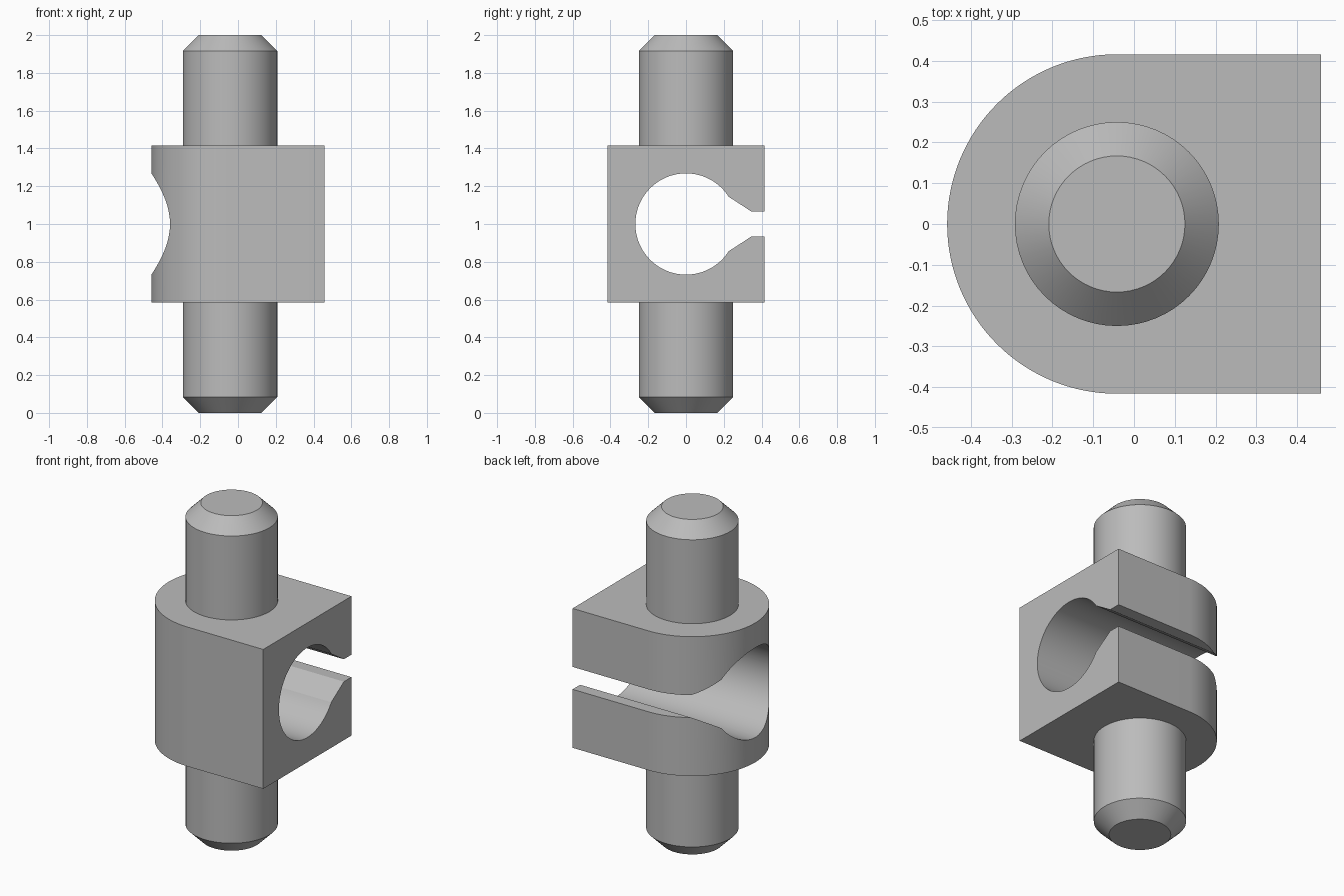
import bpy, bmesh
from math import sin, cos, pi, atan2
from mathutils import Vector

cube = bpy.data.objects.get("Cube")
if cube:
    bpy.data.objects.remove(cube, do_unlink=True)

AXIS_X = -0.042      # shared axis of pins and rounded end
BODY_R, BODY_END = 0.416, 0.458
BODY_LOW, BODY_HIGH = 0.584, 1.416
PIN_R, CHAMFER = 0.25, 0.083
BORE_R, SLOT = 0.268, 0.067

steel = bpy.data.materials.new("plain grey")
steel.use_nodes = True
GREY = (0.5, 0.5, 0.5, 1)
steel.diffuse_color = GREY
steel.node_tree.nodes["Principled BSDF"].inputs["Base Color"].default_value = GREY


def arc(radius, start, end, steps):
    angles = [start + (end - start) * i / steps for i in range(steps + 1)]
    return [(radius * cos(a), radius * sin(a)) for a in angles]


def make_object(name, bm):
    bmesh.ops.recalc_face_normals(bm, faces=bm.faces)
    mesh = bpy.data.meshes.new(name)
    bm.to_mesh(mesh)
    bm.free()
    mesh.materials.append(steel)
    obj = bpy.data.objects.new(name, mesh)
    bpy.context.collection.objects.link(obj)
    return obj


def prism(name, points, direction):
    bm = bmesh.new()
    face = bm.faces.new([bm.verts.new(p) for p in points])
    result = bmesh.ops.extrude_face_region(bm, geom=[face], use_keep_orig=True)
    verts = [g for g in result["geom"] if isinstance(g, bmesh.types.BMVert)]
    bmesh.ops.translate(bm, verts=verts, vec=Vector(direction))
    return make_object(name, bm)


def smooth(obj):
    bpy.ops.object.select_all(action="DESELECT")
    obj.select_set(True)
    bpy.context.view_layer.objects.active = obj
    bpy.ops.object.shade_smooth_by_angle(angle=pi / 9)


# Clamp block: half round towards -x, square towards +x
outline = [(AXIS_X + x, y, BODY_LOW) for x, y in arc(BODY_R, pi / 2, 3 * pi / 2, 64)]
outline += [(BODY_END, -BODY_R, BODY_LOW), (BODY_END, BODY_R, BODY_LOW)]
block = prism("clamp_block", outline, (0, 0, BODY_HIGH - BODY_LOW))

# Cross bore with a funnel and slot opening to the back
mouth = atan2(0.143, 0.224)
keyhole = arc(BORE_R, mouth, 2 * pi - mouth, 96)
keyhole += [(0.345, -SLOT), (0.6, -SLOT), (0.6, SLOT), (0.345, SLOT)]
cutter = prism("bore_cutter", [(-1, y, 1 + z) for y, z in keyhole], (2, 0, 0))
cutter.hide_render = True

cut = block.modifiers.new("bore", "BOOLEAN")
cut.operation, cut.solver, cut.object = "DIFFERENCE", "EXACT", cutter
bpy.ops.object.select_all(action="DESELECT")
block.select_set(True)
bpy.context.view_layer.objects.active = block
bpy.ops.object.modifier_apply(modifier=cut.name)
bpy.data.objects.remove(cutter, do_unlink=True)
smooth(block)

# Chamfered pins above and below the block
for name, base, tip in (("upper_pin", BODY_HIGH, 2), ("lower_pin", BODY_LOW, 0)):
    side = 1 if tip > base else -1
    ring = [(AXIS_X + x, y, base) for x, y in arc(PIN_R, 0, 2 * pi, 64)[:-1]]
    pin = prism(name, ring, (0, 0, tip - base))
    bm = bmesh.new()
    bm.from_mesh(pin.data)
    rim = [e for e in bm.edges if all(abs(v.co.z - tip) < 1e-4 for v in e.verts)]
    bmesh.ops.bevel(bm, geom=rim, offset=CHAMFER, segments=1, affect="EDGES")
    bm.to_mesh(pin.data)
    bm.free()
    smooth(pin)
